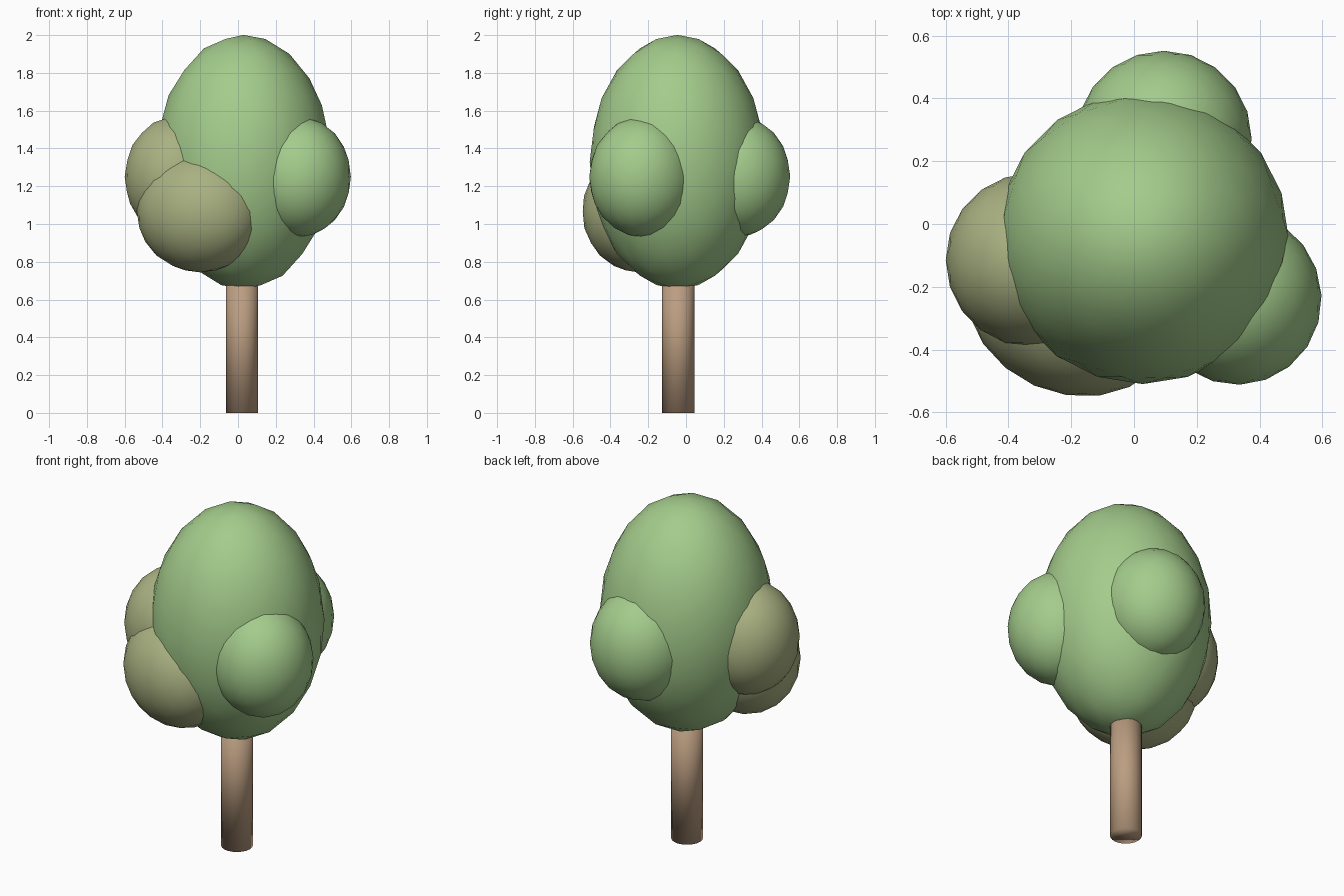
import bpy
from math import radians

default = bpy.data.objects.get("Cube")
if default:
    bpy.data.objects.remove(default, do_unlink=True)


def make_material(name, color):
    mat = bpy.data.materials.new(name)
    mat.use_nodes = True
    mat.diffuse_color = (*color, 1)
    mat.node_tree.nodes["Principled BSDF"].inputs["Base Color"].default_value = (*color, 1)
    return mat


def finish(name, mat):
    obj = bpy.context.object
    obj.name = name
    obj.data.materials.append(mat)
    bpy.ops.object.shade_smooth()
    return obj


def leaf_clump(name, mat, center, radii, turn=0):
    bpy.ops.mesh.primitive_ico_sphere_add(
        subdivisions=3, radius=1, location=center, rotation=(0, 0, radians(turn)))
    bpy.context.object.scale = radii
    return finish(name, mat)


green = make_material("leaf green", (0.37, 0.60, 0.26))
olive = make_material("olive leaf", (0.40, 0.44, 0.22))
bark = make_material("bark brown", (0.50, 0.34, 0.22))

# Trunk, running up into the crown
bpy.ops.mesh.primitive_cylinder_add(
    vertices=20, radius=0.085, depth=0.8, location=(0.022, -0.041, 0.4))
finish("trunk", bark)

# Crown and the clumps around it
leaf_clump("crown", green, (0.028, -0.045, 1.328), (0.465, 0.465, 0.673))
leaf_clump("left_clump", green, (0.325, -0.235, 1.25), (0.272, 0.278, 0.318), 20)
leaf_clump("back_clump", green, (0.095, 0.272, 1.252), (0.28, 0.28, 0.32))
leaf_clump("right_clump", olive, (-0.325, -0.115, 1.25), (0.275, 0.277, 0.32))
leaf_clump("front_clump", olive, (-0.2, -0.25, 1.067), (0.345, 0.29, 0.323), -24)
